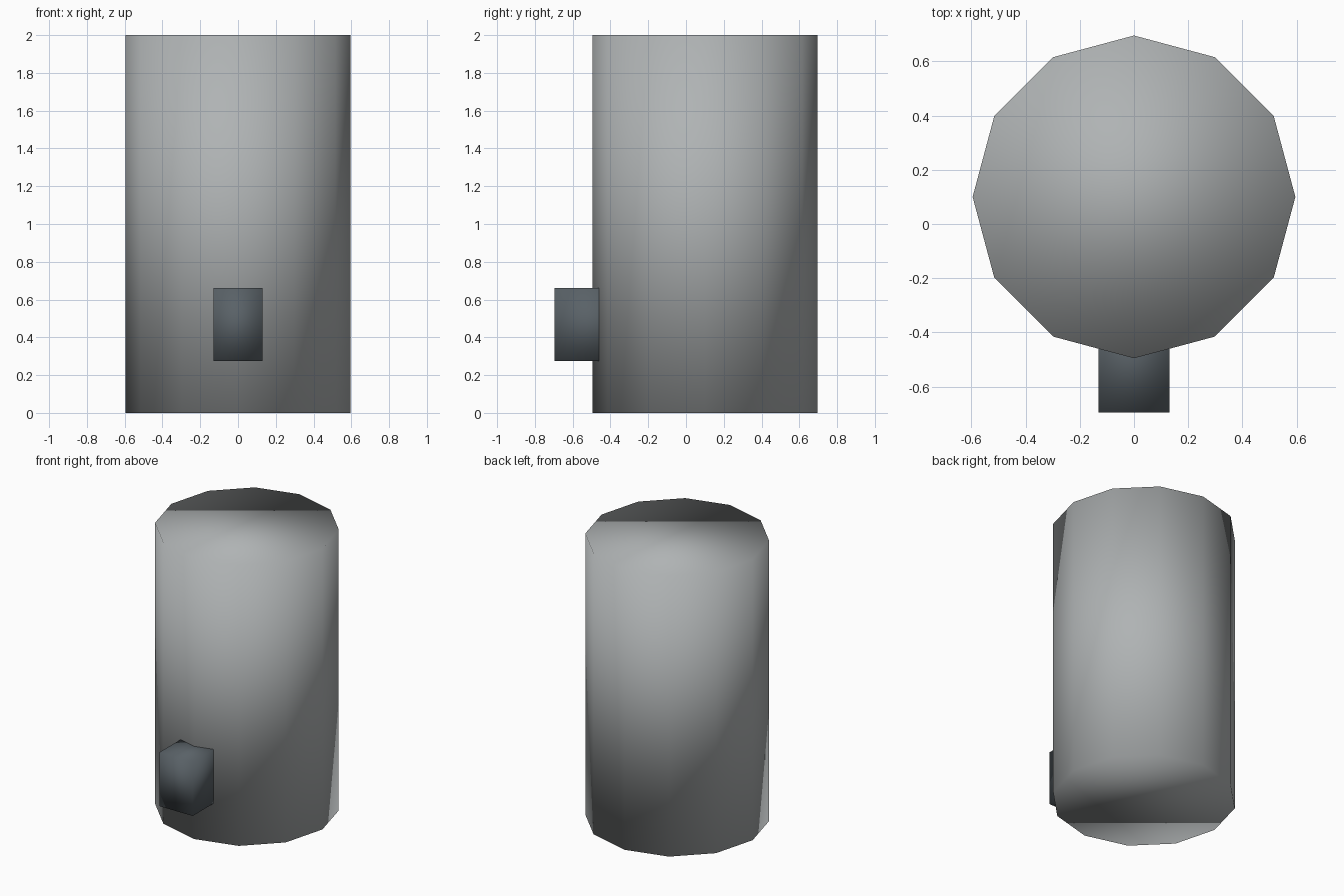
import bpy
import math

cube = bpy.data.objects.get("Cube")
if cube:
    bpy.data.objects.remove(cube, do_unlink=True)


def make_material(name, colour):
    mat = bpy.data.materials.new(name)
    mat.use_nodes = True
    mat.diffuse_color = colour
    mat.node_tree.nodes["Principled BSDF"].inputs["Base Color"].default_value = colour
    return mat


def finish(name, mat):
    # Every face is smooth, including the ends, for the soft rounded look
    obj = bpy.context.object
    obj.name = name
    obj.data.materials.append(mat)
    bpy.ops.object.transform_apply(location=False, rotation=True, scale=True)
    bpy.ops.object.shade_smooth()
    return obj


light_grey = make_material("light grey", (0.43, 0.45, 0.455, 1))
dark_slate = make_material("dark slate", (0.10, 0.12, 0.135, 1))

# Upright twelve-sided body, with a corner facing the front
bpy.ops.mesh.primitive_cylinder_add(vertices=12, radius=0.595, depth=2,
                                    location=(0, 0.1, 1))
finish("body", light_grey)

# Small box on the front, sunk into the body
front, back, bottom, top = -0.695, -0.31, 0.275, 0.66
bpy.ops.mesh.primitive_cube_add(size=1, location=(0, (front + back) / 2, (bottom + top) / 2))
bpy.context.object.scale = (0.26, back - front, top - bottom)
finish("front_box", dark_slate)
